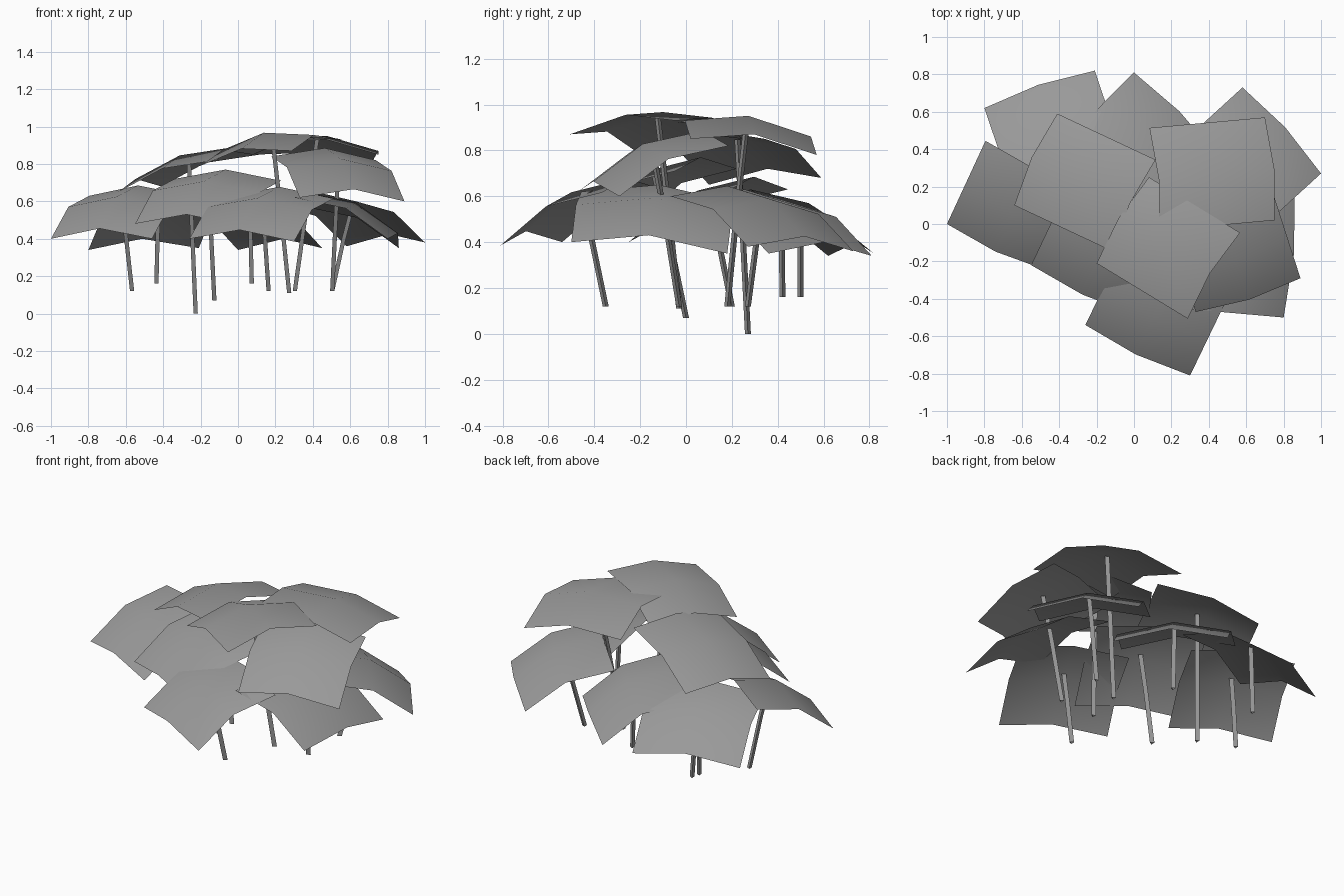
import bpy
from mathutils import Vector
from math import sin, cos, tau

if "Cube" in bpy.data.objects:
    bpy.data.objects.remove(bpy.data.objects["Cube"])

# Each leaf: outer corner p, outer corner q (counter-clockwise), plan length, rise,
# stem foot (None where the leaf shares its neighbour's stem)
LEAVES = {
    "left_leaf":        ((-1.00, 0.00, .40), (-.46, -.25, .40), .49, .23, (-.57, .20, .12)),
    "front_leaf":       ((-.26, -.54, .40), (.30, -.81, .385), .49, .23, (.16, -.35, .12)),
    "right_leaf":       ((.80, -.50, .40), (.86, .18, .35), .50, .22, None),
    "back_right_leaf":  ((1.00, .27, .38), (.58, .73, .36), .50, .22, (.50, .27, .12)),
    "back_leaf":        ((.45, .36, .35), (.00, .81, .34), .49, .23, (.07, .42, .16)),
    "back_left_leaf":   ((-.21, .82, .35), (-.80, .62, .34), .49, .23, (-.44, .50, .16)),
    "front_left_leaf":  ((-.55, -.22, .48), (.02, -.49, .47), .49, .24, (-.13, .00, .07)),
    "front_right_leaf": ((.33, -.47, .62), (.89, -.29, .60), .50, .22, (.50, -.03, .12)),
    "upper_left_leaf":  ((-.41, .59, .68), (-.64, .10, .65), .58, .17, (-.23, .27, .00)),
    "top_back_leaf":    ((.75, .02, .85), (.70, .57, .78), .62, .07, (.30, .18, .12)),
    "top_front_leaf":   ((.08, .25, .85), (-.20, -.21, .79), .57, .08, (.27, -.03, .11)),
}

# Mid grey for all parts
grey = bpy.data.materials.new("leaf_grey")
grey.diffuse_color = (.32, .32, .32, 1)
grey.use_nodes = True
grey.node_tree.nodes["Principled BSDF"].inputs["Base Color"].default_value = grey.diffuse_color


def add_mesh(name, verts, faces, smooth):
    me = bpy.data.meshes.new(name)
    me.from_pydata(verts, [], faces)
    for f in me.polygons:
        f.use_smooth = smooth
    me.materials.append(grey)
    me.update()
    bpy.context.collection.objects.link(bpy.data.objects.new(name, me))


def leaf(name, p, q, length, rise):
    """Drooping 2 x 2 sheet with a raised middle line; returns its centre."""
    p, q = Vector(p), Vector(q)
    edge = q - p
    inward = Vector((-edge.y, edge.x, 0)).normalized()
    middle = .74 if rise > .1 else 1.15      # the flat top leaves crest at their middle
    verts = []
    for s, h in ((0, 0), (.45, middle), (1, 1)):
        for t in (0, .5, 1):
            v = p + edge * t + inward * (length * s)
            v.z += rise * h
            if t == .5:
                v.z += .055
                v -= inward * .025
            verts.append(v)
    faces = [(r * 3 + c, r * 3 + c + 1, r * 3 + c + 4, r * 3 + c + 3)
             for r in (0, 1) for c in (0, 1)]
    add_mesh(name, verts, faces, True)
    return verts[4].lerp(verts[7], .15)


def stem(name, foot, top):
    """Thin three-sided stalk, slightly bent below the leaf."""
    foot, top = Vector(foot), Vector(top) - Vector((0, 0, .006))
    bend = foot.lerp(top, .55) + Vector((0, 0, .02))
    verts = [c + Vector((cos(k * tau / 3), sin(k * tau / 3), 0)) * .015
             for c in (foot, bend, top) for k in range(3)]
    faces = [(r * 3 + k, r * 3 + (k + 1) % 3, r * 3 + 3 + (k + 1) % 3, r * 3 + 3 + k)
             for r in (0, 1) for k in range(3)]
    add_mesh(name, verts, faces, False)


for name, (p, q, length, rise, foot) in LEAVES.items():
    centre = leaf(name, p, q, length, rise)
    if foot:
        stem(name.replace("leaf", "stem"), foot, centre)
